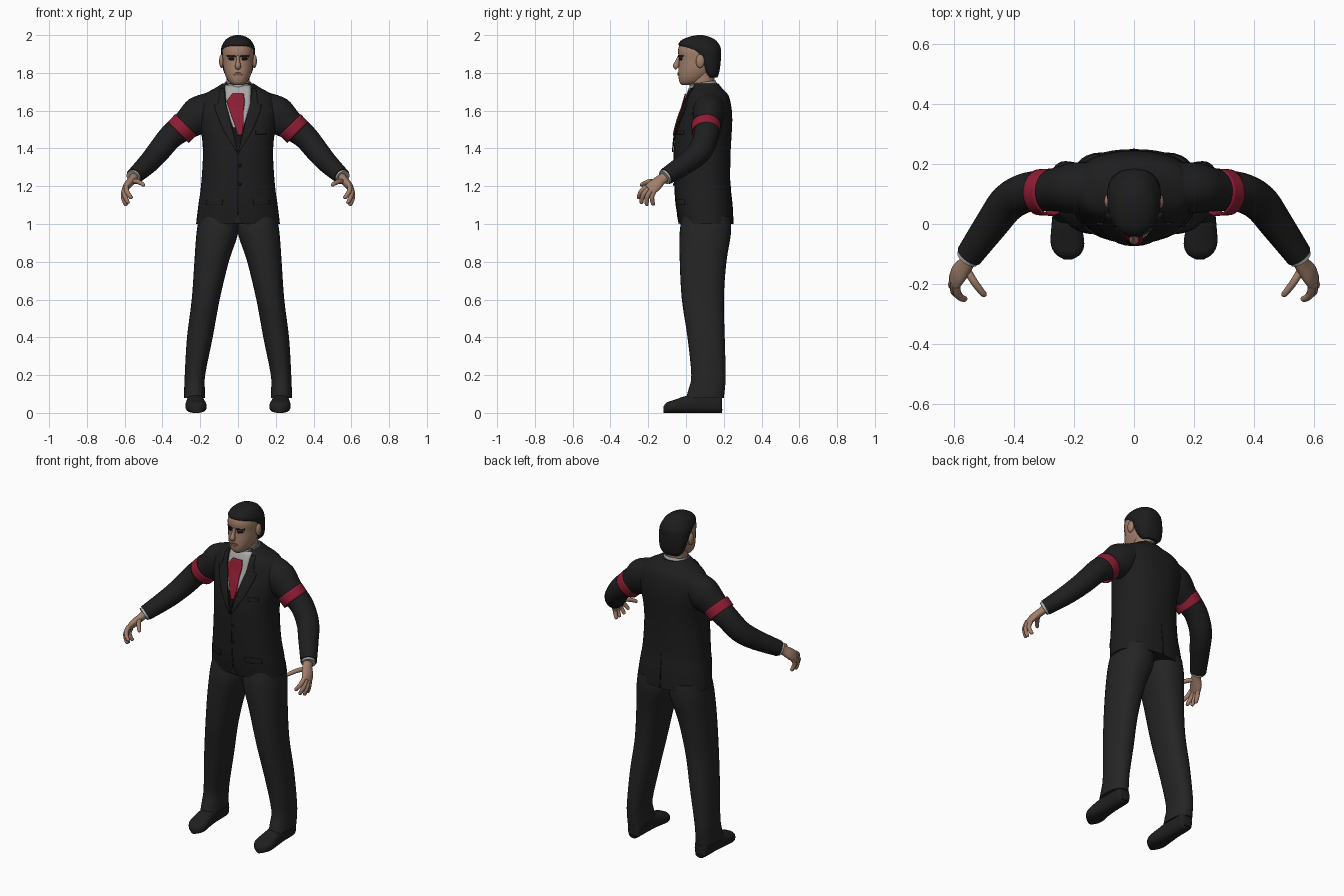
import bpy, bmesh, math
from mathutils import Vector
from mathutils.bvhtree import BVHTree

cube = bpy.data.objects.get("Cube")
if cube:
    bpy.data.objects.remove(cube)


def material(name, r, g, b):
    m = bpy.data.materials.new(name)
    m.use_nodes = True
    m.diffuse_color = (r, g, b, 1)
    node = next(n for n in m.node_tree.nodes if n.type == 'BSDF_PRINCIPLED')
    node.inputs["Base Color"].default_value = (r, g, b, 1)
    node.inputs["Roughness"].default_value = 0.8
    return m


suit = material("suit black", .013, .013, .014)
cloth = material("trouser black", .018, .018, .018)
hair_black = material("hair black", .012, .012, .013)
leather = material("shoe black", .014, .014, .014)
skin = material("skin", .36, .21, .145)
white = material("shirt grey", .4, .4, .39)
red = material("crimson", .27, .012, .035)
dark = material("dark detail", .006, .006, .006)
lip = material("lip", .22, .1, .075)
X, Y, Z = Vector((1, 0, 0)), Vector((0, 1, 0)), Vector((0, 0, 1))
surfaces = {}


def finish(name, bm, mat, mirror=False, thick=0, recalc=True):
    if recalc:
        bmesh.ops.recalc_face_normals(bm, faces=bm.faces)
    surfaces[name] = BVHTree.FromBMesh(bm)
    mesh = bpy.data.meshes.new(name)
    bm.to_mesh(mesh)
    bm.free()
    mesh.materials.append(mat)
    for p in mesh.polygons:
        p.use_smooth = True
    mesh.set_sharp_from_angle(angle=math.radians(45))
    ob = bpy.data.objects.new(name, mesh)
    bpy.context.scene.collection.objects.link(ob)
    if thick:
        mod = ob.modifiers.new("thickness", 'SOLIDIFY')
        mod.thickness, mod.offset = thick, -1
    if mirror:
        ob.modifiers.new("mirror", 'MIRROR')
    return ob


def smooth_path(keys, steps):
    """Catmull-Rom resampling of rows of equal length."""
    out = []
    for i in range(len(keys) - 1):
        a, b, c, d = (keys[min(max(i + k, 0), len(keys) - 1)] for k in (-1, 0, 1, 2))
        for s in range(steps):
            t = s / steps
            out.append([q + t / 2 * (r - p + t * (2*p - 5*q + 4*r - s4 + t * (3*(q - r) + s4 - p)))
                        for p, q, r, s4 in zip(a, b, c, d)])
    return out + [list(keys[-1])]


def tube(name, keys, mat, axis=None, ref=Y, power=2, sides=32, steps=4,
         caps=True, **opts):
    """Loft of superellipses along rows of x, y, z, radius, radius."""
    rows = smooth_path(keys, steps)
    pts = [Vector(r[:3]) for r in rows]
    bm = bmesh.new()
    loops = []
    for i, r in enumerate(rows):
        t = axis or (pts[min(i + 1, len(pts) - 1)] - pts[max(i - 1, 0)]).normalized()
        u = ref.cross(t).normalized()
        v = t.cross(u)
        loop = []
        for k in range(sides):
            a = math.tau * k / sides
            c, s = math.cos(a), math.sin(a)
            c = math.copysign(abs(c) ** (2 / power), c)
            s = math.copysign(abs(s) ** (2 / power), s)
            loop.append(bm.verts.new(pts[i] + u * c * r[3] + v * s * r[4]))
        loops.append(loop)
    for lo, hi in zip(loops, loops[1:]):
        for k in range(sides):
            n = (k + 1) % sides
            bm.faces.new((lo[k], lo[n], hi[n], hi[k]))
    if caps:
        bm.faces.new(loops[0])
        bm.faces.new(loops[-1])
    return finish(name, bm, mat, **opts)


def upright(name, rows, mat, **opts):
    """Loft of level sections: z, half width, front y, back y, optional centre x."""
    keys = [(r[4] if len(r) > 4 else 0, (r[2] + r[3]) / 2, r[0], r[1], (r[3] - r[2]) / 2)
            for r in rows]
    return tube(name, keys, mat, axis=Z, **opts)


def plate(name, base, rows, mat, lift=.005, side=-1, cols=8, steps=6, **opts):
    """Thin plate laid on a part; rows rise as z, left x, right x."""
    bm = bmesh.new()
    grid = []
    for i in range((len(rows) - 1) * steps + 1):
        j = min(i // steps, len(rows) - 2)
        z, a, b = (p + (q - p) * (i / steps - j) for p, q in zip(rows[j], rows[j + 1]))
        line = []
        for k in range(cols + 1):
            x = a + (b - a) * k / cols
            hit = surfaces[base].ray_cast(Vector((x, side, z)), Y * -side)[0]
            if hit is None:
                hit = surfaces[base].find_nearest(Vector((x, side * .1, z)))[0]
            line.append(bm.verts.new(hit + Y * side * lift))
        grid.append(line)
    for lo, hi in zip(grid, grid[1:]):
        for k in range(cols):
            f = (lo[k], lo[k + 1], hi[k + 1], hi[k])
            bm.faces.new(f if side < 0 else f[::-1])
    return finish(name, bm, mat, thick=.006, recalc=False, **opts)


def ball(name, place, size, mat, **opts):
    bm = bmesh.new()
    bmesh.ops.create_uvsphere(bm, u_segments=16, v_segments=10, radius=1)
    for v in bm.verts:
        v.co = Vector(place) + Vector(a * b for a, b in zip(v.co, size))
    return finish(name, bm, mat, **opts)


# Jacket body
upright("jacket", [(1, .222, -.035, .25), (1.1, .21, -.053, .245), (1.2, .196, -.06, .235),
                   (1.35, .186, -.065, .235), (1.45, .19, -.06, .24), (1.55, .207, -.037, .245),
                   (1.62, .212, -.012, .24), (1.68, .185, .005, .225), (1.72, .12, .02, .19),
                   (1.745, .082, .035, .17)], suit, power=2.3, sides=48)

# Shirt front, waistcoat, cravat and lapels
plate("shirt_front", "jacket", [(1.44, 0, 0), (1.55, -.04, .04), (1.63, -.062, .065),
                                (1.735, -.07, .07)], white)
plate("waistcoat", "jacket", [(1.41, 0, 0), (1.46, -.018, .018), (1.51, -.03, .03)], dark, lift=.007)
plate("cravat", "jacket", [(1.47, .0, .02), (1.54, -.022, .03), (1.6, -.045, .03),
                           (1.65, -.062, .036), (1.69, -.03, .03)], red, lift=.014)
plate("lapel", "jacket", [(1.38, 0, .006), (1.5, .03, .08), (1.6, .055, .12),
                          (1.63, .064, .125), (1.64, .066, .105), (1.72, .075, .095)],
      suit, lift=.009, mirror=True)

# Jacket fastening, pockets, hem opening and rear vent
plate("front_seam", "jacket", [(1.05, -.002, .002), (1.39, -.002, .002)], dark, lift=.002, cols=1, steps=16)
plate("hem_opening", "jacket", [(1.001, -.025, .025), (1.05, 0, 0)], cloth, lift=.004)
plate("pocket_flap", "jacket", [(1.1, .085, .17), (1.13, .08, .165)], suit, lift=.006, mirror=True)
plate("breast_pocket", "jacket", [(1.475, .095, .15), (1.495, .095, .152)], suit)
plate("rear_vent", "jacket", [(1.001, -.004, .004), (1.2, -.001, .001)], dark, side=1, lift=.002, cols=1)
for z in (1.21, 1.31):
    ball("button", (.01, -.064, z), (.008, .005, .008), dark)

# Neck and shirt collar
upright("neck", [(1.66, .066, .02, .155), (1.74, .06, .025, .15), (1.83, .06, .03, .155)], skin)
tube("shirt_collar", [(0, .1, 1.69, .08, .082), (0, .092, 1.725, .075, .075),
                      (0, .088, 1.75, .07, .07)], white, caps=False, thick=.006)

# Head
upright("head", [(1.735, .022, -.02, .03), (1.75, .045, -.034, .08), (1.78, .064, -.04, .12),
                 (1.82, .076, -.04, .15), (1.87, .081, -.037, .165), (1.92, .082, -.042, .17),
                 (1.96, .065, -.025, .15), (1.985, .03, .03, .11)], skin, power=2.2)
upright("hair", [(1.775, .05, .11, .165), (1.8, .073, .095, .175), (1.85, .085, .062, .183),
                 (1.9, .089, .022, .185), (1.93, .089, -.018, .184), (1.95, .082, -.04, .176),
                 (1.975, .066, -.022, .155), (1.992, .04, .02, .12), (2, .012, .06, .09)],
        hair_black, power=2.2)
tube("nose", [(0, -.034, 1.89, .008, .008), (0, -.045, 1.86, .01, .012),
              (0, -.053, 1.836, .016, .016), (0, -.045, 1.825, .012, .01)], skin, sides=16)
ball("ear", (.087, .075, 1.862), (.013, .023, .036), skin, mirror=True)
plate("eye", "head", [(1.866, .025, .045), (1.874, .02, .052), (1.88, .022, .05)], dark,
      lift=.003, mirror=True)
plate("eyebrow", "head", [(1.885, .012, .058), (1.894, .016, .06)], hair_black, lift=.004, mirror=True)
plate("lips", "head", [(1.785, -.014, .014), (1.793, -.026, .026), (1.801, -.012, .012)], lip, lift=.004)

# Sleeves, cuffs and armbands
tube("sleeve", [(.12, .125, 1.64, .07, .08), (.2, .12, 1.58, .1, .085), (.28, .112, 1.52, .077, .069),
                (.355, .106, 1.463, .066, .066), (.42, .072, 1.385, .061, .064),
                (.475, 0, 1.322, .055, .057), (.55, -.105, 1.252, .044, .046)], suit, mirror=True)
tube("shirt_cuff", [(.535, -.085, 1.266, .039, .04), (.556, -.115, 1.246, .039, .04)],
     white, mirror=True)
tube("armband", [(.276, .106, 1.525, .08, .079), (.316, .106, 1.485, .078, .077)],
     red, caps=False, thick=.006, mirror=True)

# Hands
tube("palm", [(.545, -.1, 1.255, .024, .028), (.562, -.135, 1.232, .022, .03),
              (.585, -.165, 1.205, .021, .037), (.6, -.195, 1.18, .014, .034)], skin, sides=20, mirror=True)
fingers = {"index_finger": ((.592, -.208, 1.198), (.56, -.25, 1.135)),
           "middle_finger": ((.6, -.2, 1.188), (.578, -.235, 1.108)),
           "ring_finger": ((.604, -.186, 1.178), (.59, -.205, 1.097)),
           "little_finger": ((.602, -.168, 1.175), (.588, -.17, 1.1)),
           "thumb": ((.562, -.145, 1.225), (.496, -.24, 1.203))}
for name, (root, tip) in fingers.items():
    root, tip = Vector(root), Vector(tip)
    bend = Vector((0, -.008, .01)) if name == "thumb" else Vector((.01, -.012, 0))
    keys = [(*(root.lerp(tip, t) + bend * math.sin(math.pi * t)), r, r)
            for t, r in ((0, .013), (.4, .0125), (.8, .011), (.95, .009), (1, .004))]
    tube(name, keys, skin, sides=12, ref=X if name != "thumb" else Z, mirror=True)

# Trousers
upright("trouser_leg", [(1.04, .1, -.02, .235, .105), (.95, .11, -.034, .238, .11),
                        (.8, .091, -.033, .214, .14), (.6, .074, -.022, .2, .171),
                        (.4, .068, .008, .205, .202), (.2, .054, .028, .21, .228),
                        (.12, .055, .012, .205, .23), (.08, .056, 0, .2, .23)],
        cloth, power=2.3, mirror=True)

# Shoes
tube("shoe", [(.225, .19, .045, .025, .045), (.225, .175, .055, .04, .055), (.225, .08, .055, .043, .055),
              (.225, 0, .045, .05, .045), (.222, -.065, .034, .056, .034),
              (.22, -.1, .028, .042, .028), (.22, -.118, .018, .014, .018)],
     leather, axis=-Y, ref=Z, power=2.6, mirror=True)
plate("shoe_sole", "shoe", [(.012, .2, .25), (.02, .2, .25)], dark, lift=.004, side=1, mirror=True)
